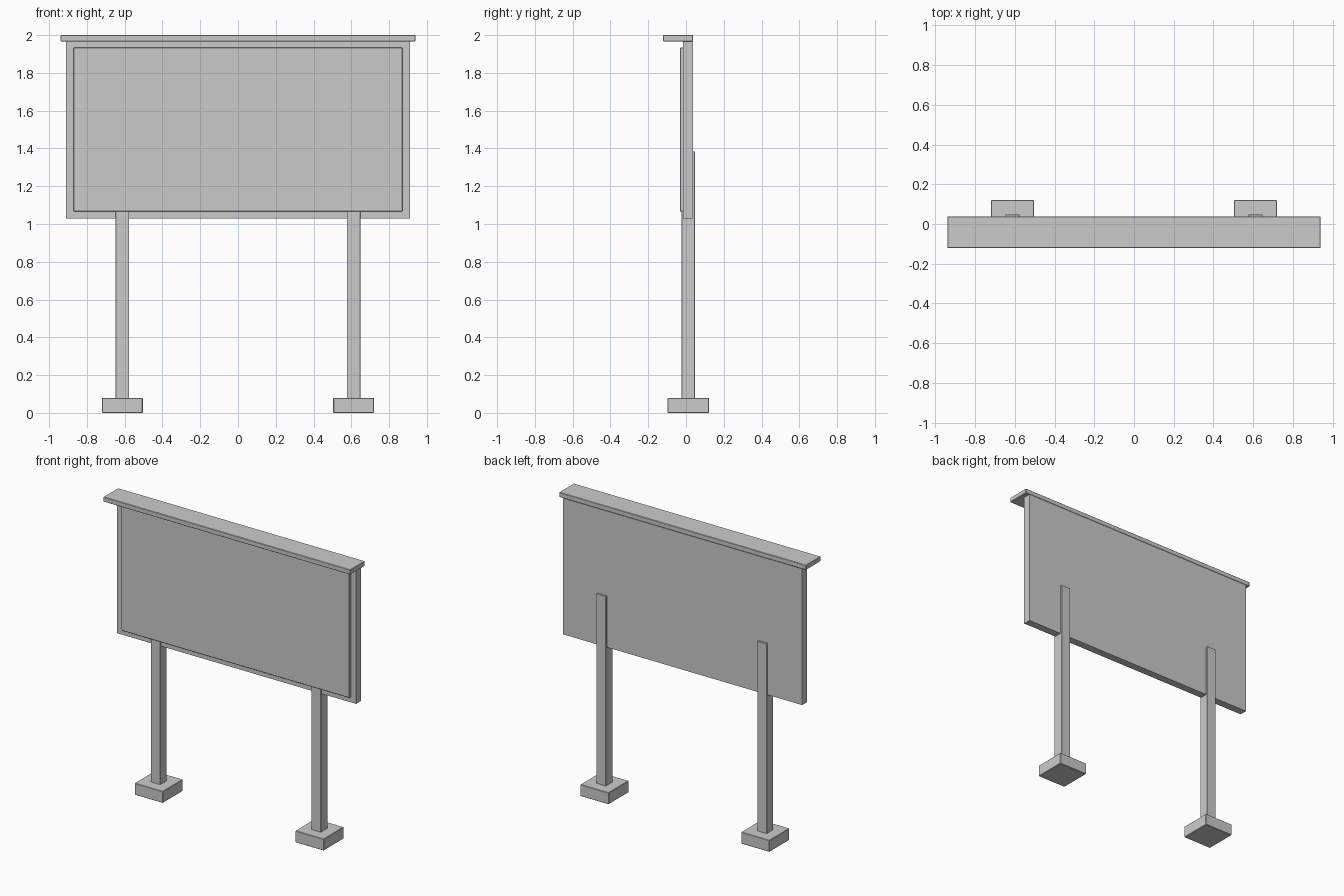
import bpy
import bmesh
from mathutils import Vector

if "Cube" in bpy.data.objects:
    bpy.data.objects.remove(bpy.data.objects["Cube"])


def box(name, lo, hi, bevel=0.0):
    """Axis-aligned box between two corners, with an optional small chamfer."""
    lo, hi = Vector(lo), Vector(hi)
    mesh = bpy.data.meshes.new(name)
    bm = bmesh.new()
    bmesh.ops.create_cube(bm, size=1.0)
    for v in bm.verts:
        v.co = Vector((lo[i] + (v.co[i] + 0.5) * (hi[i] - lo[i]) for i in range(3)))
    bm.to_mesh(mesh)
    bm.free()
    obj = bpy.data.objects.new(name, mesh)
    bpy.context.collection.objects.link(obj)
    if bevel:
        mod = obj.modifiers.new("edge_chamfer", 'BEVEL')
        mod.width = bevel
        mod.segments = 1
    return obj


# Sign: backing board, raised display face and overhanging cap
box("backing_board", (-0.91, -0.016, 1.03), (0.91, 0.037, 1.967))
box("display_face", (-0.87, -0.031, 1.065), (0.87, -0.01, 1.935), 0.003)
box("roof_cap", (-0.94, -0.122, 1.967), (0.94, 0.038, 2.0), 0.003)

# Two posts on square footings
for side, x in (("left", -0.612), ("right", 0.612)):
    box(side + "_post", (x - 0.036, -0.024, 0.07), (x + 0.036, 0.048, 1.385), 0.002)
    box(side + "_footing", (x - 0.108, -0.097, 0.0), (x + 0.108, 0.121, 0.08), 0.003)
